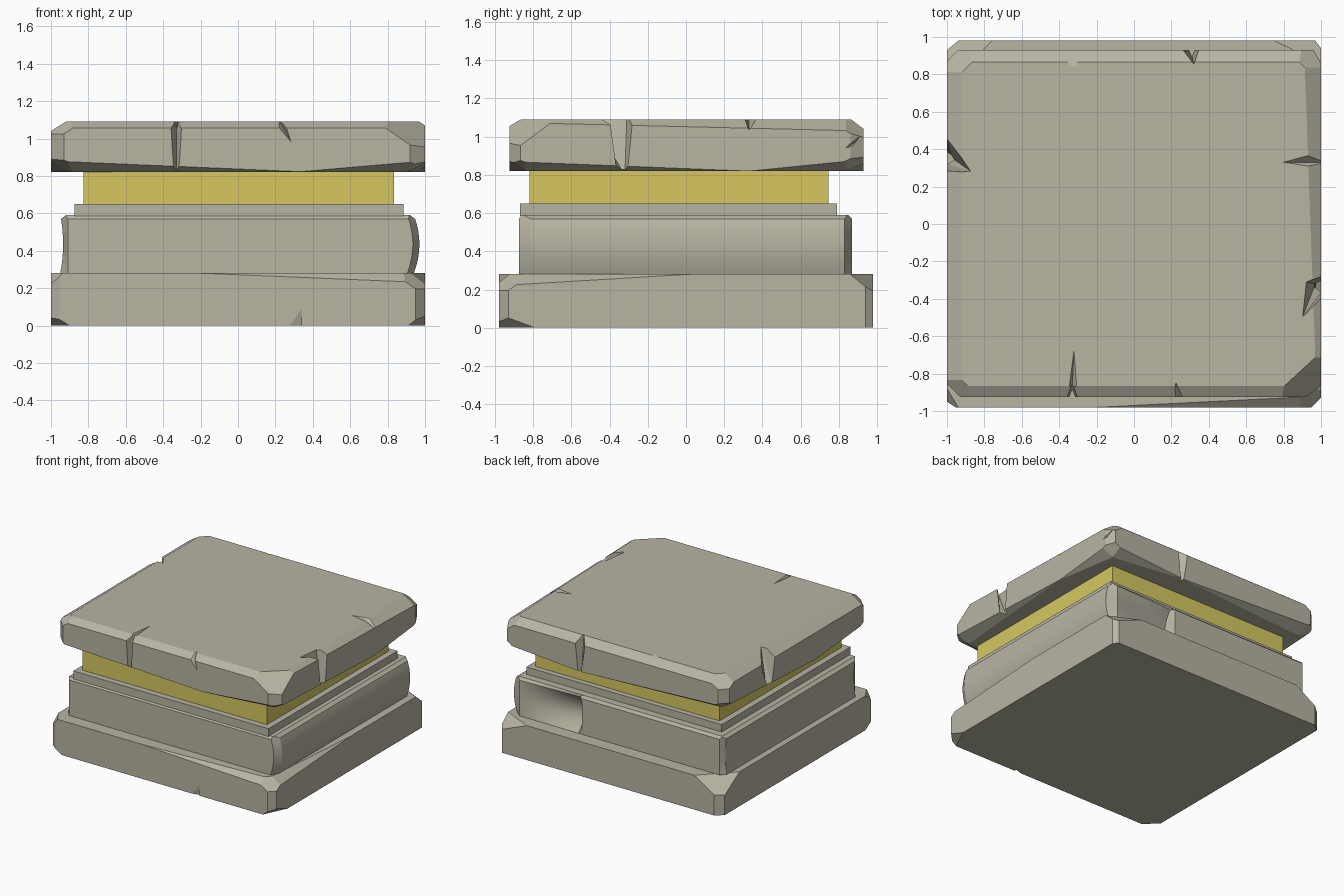
import bpy, bmesh
from mathutils import Vector

if "Cube" in bpy.data.objects:
    bpy.data.objects.remove(bpy.data.objects["Cube"])


def material(name, rgb):
    m = bpy.data.materials.new(name)
    m.diffuse_color = (*rgb, 1)
    m.use_nodes = True
    m.node_tree.nodes["Principled BSDF"].inputs["Base Color"].default_value = m.diffuse_color
    return m


STONE = material("warm grey stone", (0.48, 0.46, 0.37))
GOLD = material("dull gold", (0.67, 0.575, 0.12))


def to_object(bm, name, mat):
    bmesh.ops.recalc_face_normals(bm, faces=bm.faces)
    me = bpy.data.meshes.new(name)
    bm.to_mesh(me)
    bm.free()
    ob = bpy.data.objects.new(name, me)
    bpy.context.collection.objects.link(ob)
    me.materials.append(mat)
    return ob


def box(lo, hi):
    lo, hi = Vector(lo), Vector(hi)
    bm = bmesh.new()
    bmesh.ops.create_cube(bm, size=1)
    for v in bm.verts:
        v.co = (lo + hi) / 2 + v.co * (hi - lo)
    return bm


def slice_mesh(bm, co, no, clear):
    geom = bm.verts[:] + bm.edges[:] + bm.faces[:]
    r = bmesh.ops.bisect_plane(bm, geom=geom, dist=1e-5, plane_co=co,
                               plane_no=no, clear_outer=clear)
    edges = [e for e in r["geom_cut"] if isinstance(e, bmesh.types.BMEdge)]
    if clear and len(edges) > 2:
        bmesh.ops.contextual_create(bm, geom=edges)


def chip(bm, lo, hi, chips):
    """Cut corners: signs pick the corner, then cut length along x, y, z (0 = endless)."""
    for sx, sy, sz, dx, dy, dz in chips:
        s, d = (sx, sy, sz), (dx, dy, dz)
        corner = Vector([hi[i] if s[i] > 0 else lo[i] for i in range(3)])
        n = Vector([s[i] / d[i] if d[i] else 0 for i in range(3)])
        slice_mesh(bm, corner - n / n.length_squared, n.normalized(), True)


def notch(ob, points):
    """Subtract the convex hull of a few points."""
    bm = bmesh.new()
    vs = [bm.verts.new(p) for p in points]
    r = bmesh.ops.convex_hull(bm, input=vs)
    junk = [g for g in r["geom_interior"] if isinstance(g, bmesh.types.BMVert)]
    if junk:
        bmesh.ops.delete(bm, geom=junk, context="VERTS")
    cutter = to_object(bm, "notch_cutter", STONE)
    cutter.hide_render = True
    mod = ob.modifiers.new("notch", "BOOLEAN")
    mod.operation, mod.solver, mod.object = "DIFFERENCE", "EXACT", cutter
    bpy.context.view_layer.objects.active = ob
    bpy.ops.object.modifier_apply(modifier=mod.name)
    bpy.data.objects.remove(cutter)


# Base slab
lo, hi = (-1, -.98, 0), (1, .98, .28)
bm = box(lo, hi)
chip(bm, lo, hi, [
    (1, -1, 1, .08, 1.0, .06), (1, -1, 1, 1.2, .06, .05),
    (1, -1, 0, .05, .05, 0), (1, -1, -1, .09, .19, .07), (1, -1, 1, .17, .17, .12),
    (-1, -1, 0, .045, .03, 0), (-1, -1, -1, .1, .1, .06), (-1, -1, 1, .06, .1, .08),
    (-1, 1, 0, .06, .05, 0), (-1, 1, 1, .24, .24, .15),
    (1, 1, 0, .03, .04, 0), (1, 1, 1, .25, .12, .1)])
base = to_object(bm, "base_slab", STONE)
notch(base, [(.34, -1, -.01), (.34, -.96, -.01), (.2, -1, -.01), (.34, -1, .19)])

# Middle block: worn, with a bulging right side and a scooped back
lo, hi = (-.95, -.875, .28), (.94, .87, .59)
bm = box(lo, hi)
chip(bm, lo, hi, [
    (-1, -1, 0, .04, .05, 0), (1, -1, 0, .035, .06, 0),
    (-1, 1, 0, .04, .04, 0), (1, 1, 0, .05, .04, 0),
    (1, -1, 1, 0, .015, .02), (1, 1, 1, 0, .02, .02),
    (1, 1, 1, .02, 0, .02), (-1, 1, 1, .03, 0, .02)])
for z in (.32, .36, .4, .435, .47, .51, .55):
    slice_mesh(bm, (0, 0, z), (0, 0, 1), False)
for x in (.33, .36, .5, .64, .78):
    slice_mesh(bm, (x, 0, 0), (1, 0, 0), False)
for y in (-.6, -.3, 0, .3, .6):
    slice_mesh(bm, (0, y, 0), (0, 1, 0), False)
for v in bm.verts:
    p = v.co.copy()
    worn = max(0, 1 - ((p.z - .435) / .155) ** 2)
    if p.x > .9:
        v.co.x += .03 * worn
    if p.x < -.93:
        v.co.x += .015 * worn
    if p.y > .84 and .35 < p.x < .89:
        v.co.y -= .08 * worn * (.89 - p.x) / .53
bmesh.ops.triangulate(bm, faces=[f for f in bm.faces if len(f.verts) > 3])
block = to_object(bm, "middle_block", STONE)
bpy.ops.object.select_all(action="DESELECT")
block.select_set(True)
bpy.context.view_layer.objects.active = block
bpy.ops.object.shade_smooth_by_angle(angle=.5)

# Thin plate and gold band
to_object(box((-.875, -.87, .585), (.885, .79, .65)), "thin_plate", STONE)
to_object(box((-.825, -.82, .65), (.835, .745, .825)), "gold_band", GOLD)

# Cap slab with chipped edges
lo, hi = (-1, -.925, .82), (1, .93, 1.09)
bm = box(lo, hi)
chip(bm, lo, hi, [
    # top edges
    (-1, -1, 1, 0, .06, .035), (-1, 1, 1, .08, 0, .05),
    (-1, 1, 1, 0, .065, .05), (1, 1, 1, .09, 2.5, .06),
    # upright corners
    (1, -1, 0, .08, .06, 0), (-1, -1, 0, .07, .07, 0),
    (1, 1, 0, .04, .07, 0), (-1, 1, 0, .06, .06, 0),
    # top corners
    (1, -1, 1, .26, .24, .18), (-1, -1, 1, .17, .17, .11),
    (-1, 1, 1, .2, .2, .12), (1, 1, 1, .18, .18, .12),
    # sloping undersides
    (-1, -1, -1, 1.4, .1, .06), (1, -1, -1, .7, .1, .06),
    (1, -1, -1, .1, 1.25, .05), (1, 1, -1, .1, .6, .06),
    (-1, 1, -1, 1.3, .1, .06), (1, 1, -1, .7, .1, .05),
    (-1, 1, -1, .1, 1.2, .06), (-1, -1, -1, .1, .7, .06),
    # bottom corners
    (-1, -1, -1, .2, .22, .1), (1, -1, -1, .15, .2, .08),
    (-1, 1, -1, .2, .2, .1), (1, 1, -1, .15, .2, .1)])
cap = to_object(bm, "cap_slab", STONE)

# Cracks running down each side of the cap: front, right, back, left
notch(cap, [(-.37, -.95, 1.1), (-.29, -.95, 1.1), (-.33, -.85, 1.1), (-.33, -.89, .8),
            (-.35, -.95, .8), (-.31, -.95, .8)])
notch(cap, [(-.35, -.87, 1.1), (-.3, -.87, 1.1), (-.32, -.65, 1.095), (-.33, -.87, 1.05)])
notch(cap, [(1.02, -.38, 1.1), (1.02, -.27, 1.1), (.92, -.31, 1.1), (.9, -.5, 1.1),
            (.97, -.32, .8), (1.02, -.34, .8), (1.02, -.3, .8)])
notch(cap, [(.24, .95, 1.1), (.36, .95, 1.1), (.32, .855, 1.1), (.31, .9, .8),
            (.29, .95, .8), (.33, .95, .8)])
notch(cap, [(-1.02, .5, 1.1), (-1.02, .27, 1.1), (-.87, .28, 1.1), (-.97, .35, .8),
            (-1.02, .37, .8), (-1.02, .33, .8)])

# Small wedge chips on the cap rim
notch(cap, [(1.02, .4, 1.1), (1.02, .29, 1.1), (.78, .33, 1.095), (1.02, .33, 1.03)])
notch(cap, [(.19, -.95, 1.08), (.26, -.95, 1.08), (.22, -.84, 1.1), (.29, -.935, .97)])
notch(cap, [(-.42, .95, 1.06), (-.27, .95, 1.06), (-.31, .81, 1.1), (-.36, .88, 1.11)])
notch(cap, [(1.02, .82, .93), (1.02, .93, 1.04), (1.02, .86, .94), (.93, .9, .98)])
